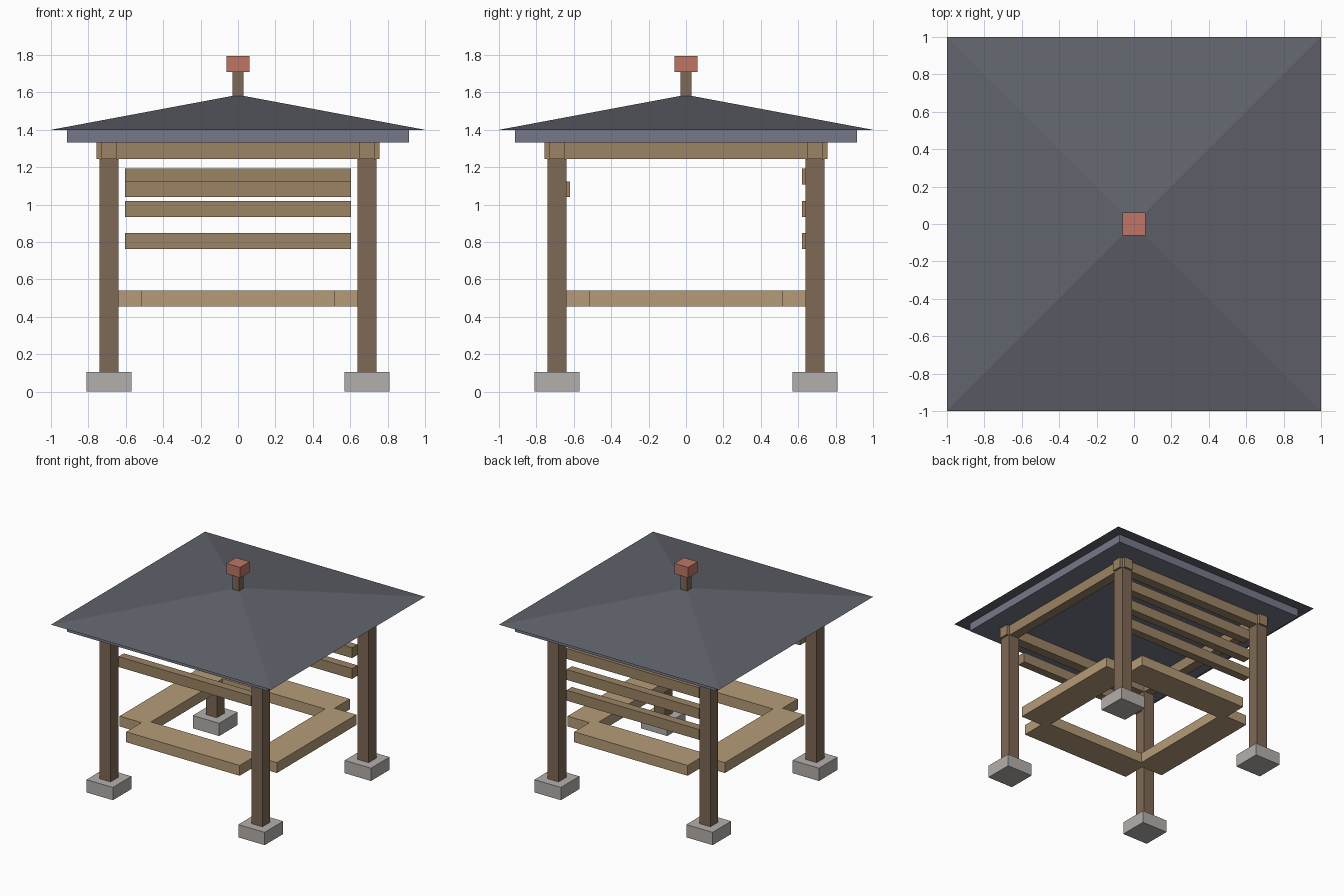
import bpy
from math import pi, sqrt

if "Cube" in bpy.data.objects:
    bpy.data.objects.remove(bpy.data.objects["Cube"])


def material(name, rgb):
    m = bpy.data.materials.new(name)
    m.diffuse_color = (*rgb, 1)
    m.use_nodes = True
    m.node_tree.nodes["Principled BSDF"].inputs["Base Color"].default_value = m.diffuse_color
    return m


STONE = material("stone", (0.45, 0.43, 0.41))
DARK_WOOD = material("dark_wood", (0.21, 0.14, 0.09))
WOOD = material("wood", (0.33, 0.23, 0.13))
PALE_WOOD = material("pale_wood", (0.46, 0.33, 0.19))
SLATE = material("slate", (0.12, 0.125, 0.15))
TRIM = material("trim", (0.18, 0.19, 0.25))
RED = material("red", (0.52, 0.18, 0.13))


def box(name, center, half, z0, z1, mat):
    """Box from its plan centre, plan half sizes and height range."""
    bpy.ops.mesh.primitive_cube_add(size=2, location=(*center, (z0 + z1) / 2))
    ob = bpy.context.object
    ob.name = name
    ob.scale = (*half, (z1 - z0) / 2)
    bpy.ops.object.transform_apply(location=False, rotation=False, scale=True)
    ob.data.materials.append(mat)


# Corner footings and posts
P = 0.69
for fy, sy in (("front", -1), ("back", 1)):
    for fx, sx in (("left", -1), ("right", 1)):
        box(f"{fy}_{fx}_footing", (sx * P, sy * P), (0.12, 0.12), 0, 0.105, STONE)
        box(f"{fy}_{fx}_post", (sx * P, sy * P), (0.05, 0.05), 0.105, 1.245, DARK_WOOD)

# Crossing top beams and benches on all four sides
for near, side, s in (("front", "left", -1), ("back", "right", 1)):
    box(f"{near}_beam", (0, s * P), (0.757, 0.041), 1.245, 1.332, WOOD)
    box(f"{side}_beam", (s * P, 0), (0.041, 0.757), 1.245, 1.332, WOOD)
    box(f"{near}_bench", (0, s * 0.59), (0.516, 0.125), 0.455, 0.54, PALE_WOOD)
    box(f"{side}_bench", (s * 0.59, 0), (0.125, 0.516), 0.455, 0.54, PALE_WOOD)

# One front rail and three back rails
rails = [("front_rail", -1, 1.04), ("back_rail_low", 1, 0.764),
         ("back_rail_middle", 1, 0.935), ("back_rail_high", 1, 1.107)]
for name, s, z in rails:
    box(name, (0, s * 0.655), (0.603, 0.035), z, z + 0.085, WOOD)

# Eaves slab and pyramid roof
box("eaves", (0, 0), (0.913, 0.913), 1.332, 1.402, TRIM)
bpy.ops.mesh.primitive_cone_add(vertices=4, radius1=sqrt(2), radius2=0, depth=0.187,
                                location=(0, 0, 1.4 + 0.187 / 2), rotation=(0, 0, pi / 4))
roof = bpy.context.object
roof.name = "roof"
roof.data.materials.append(SLATE)

# Finial on the peak
box("finial_post", (0, 0), (0.03, 0.03), 1.58, 1.71, DARK_WOOD)
box("finial_cap", (0, 0), (0.062, 0.062), 1.71, 1.796, RED)
